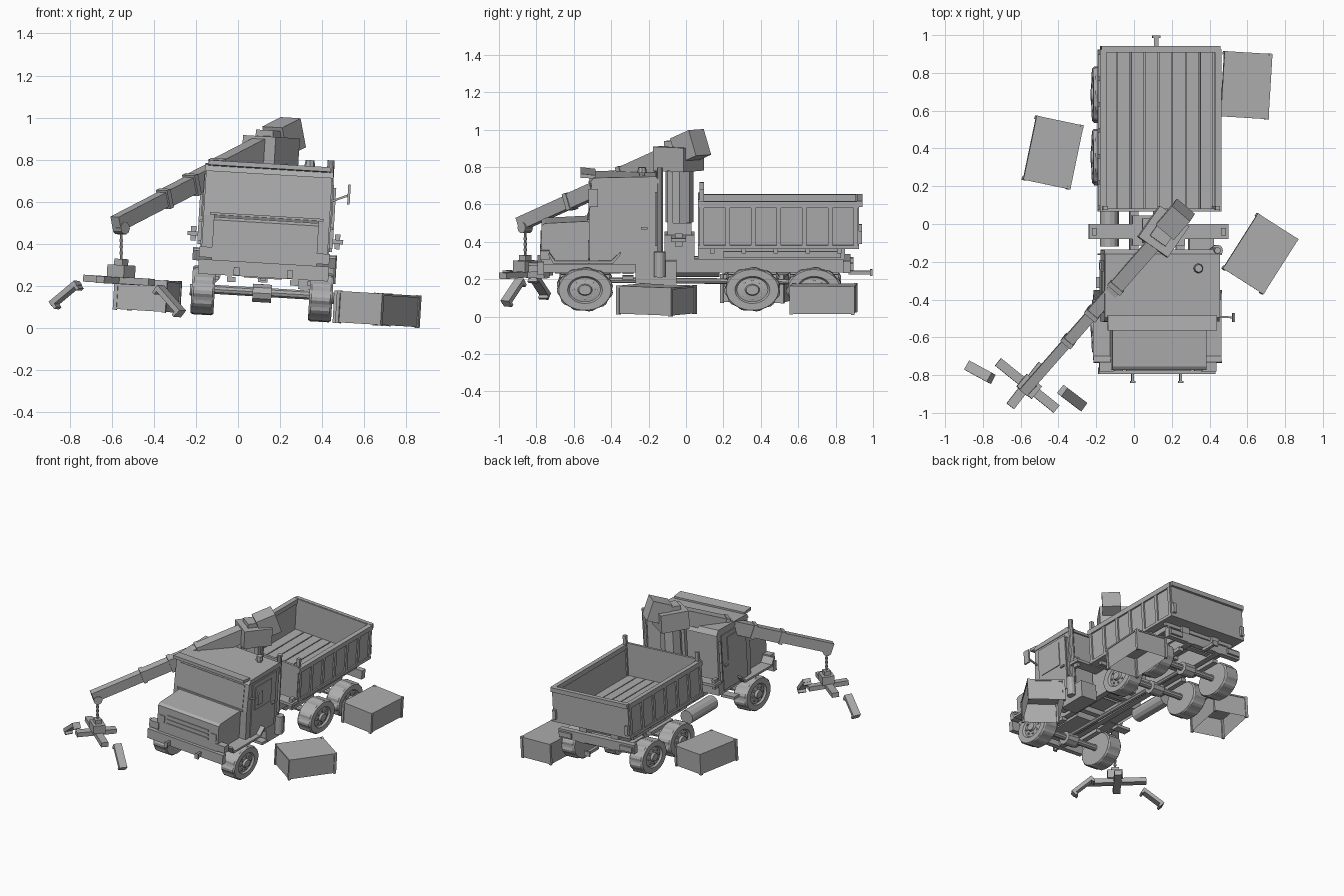
import bpy, bmesh, math
from mathutils import Matrix, Vector

# The whole scene leans slightly to the right: parts are built level, then tilted
M = Matrix.Translation((0.107, 0, 0.046)) @ Matrix.Rotation(0.06, 4, 'Y')
INV = M.inverted()
grey = bpy.data.materials.new("plain grey")
grey.diffuse_color = (0.42, 0.42, 0.42, 1)


def finish(name, bm):
    bmesh.ops.recalc_face_normals(bm, faces=bm.faces)
    me = bpy.data.meshes.new(name)
    bm.to_mesh(me)
    bm.free()
    me.transform(M)
    me.materials.append(grey)
    ob = bpy.data.objects.new(name, me)
    bpy.context.collection.objects.link(ob)
    return ob


def box(name, x, y, z, mirror=False, rot=None, open_bottom=False):
    for s in ((1, -1) if mirror else (1,)):
        bm = bmesh.new()
        bmesh.ops.create_cube(bm, size=1)
        for v in bm.verts:
            v.co = ((x[0] + x[1]) / 2 * s + v.co.x * (x[1] - x[0]),
                    (y[0] + y[1]) / 2 + v.co.y * (y[1] - y[0]),
                    (z[0] + z[1]) / 2 + v.co.z * (z[1] - z[0]))
        if open_bottom:
            low = [f for f in bm.faces if f.calc_center_median().z < z[0] + 1e-4]
            bmesh.ops.delete(bm, geom=low, context='FACES')
        if rot:
            bm.transform(rot)
        finish(name, bm)


def bar(name, p, q, w, h, sides=0, tip=1.0):
    """Beam from p to q; square by default, round when sides is given."""
    p, q = Vector(p), Vector(q)
    d = (q - p).normalized()
    side = d.cross(Vector((0, 0, 1)))
    side = side.normalized() if side.length > 1e-3 else Vector((1, 0, 0))
    up = side.cross(d)
    n = sides or 4
    off = 0 if sides else 0.5
    k = 0.5 if sides else math.sqrt(0.5)
    bm = bmesh.new()
    rings = []
    for c, f in ((p, 1.0), (q, tip)):
        rings.append([bm.verts.new(c + side * (w * k * f * math.cos(math.tau * (i + off) / n))
                                   + up * (h * k * f * math.sin(math.tau * (i + off) / n))) for i in range(n)])
    for i in range(n):
        j = (i + 1) % n
        bm.faces.new((rings[0][i], rings[0][j], rings[1][j], rings[1][i]))
    bm.faces.new(rings[0])
    bm.faces.new(rings[1])
    return finish(name, bm)


def prism(name, pts, x0, x1, open_bottom=False):
    """Side profile (y, z) swept across x."""
    bm = bmesh.new()
    a, b = ([bm.verts.new((x, y, z)) for y, z in pts] for x in (x0, x1))
    n = len(pts)
    for i in range(n):
        if open_bottom and i == n - 1:
            continue
        bm.faces.new((a[i], a[(i + 1) % n], b[(i + 1) % n], b[i]))
    bm.faces.new(a)
    bm.faces.new(b)
    return finish(name, bm)


def wheel(s, y):
    # lugged tyre, dished disc and hub, flattened vertically
    n = 44
    ry, rz, zc = 0.15, 0.117, 0.117
    bm = bmesh.new()
    rings = []
    for x, f, lug in ((0.225, 0.5, 0), (0.225, 0.93, 0), (0.235, 1, 1), (0.325, 1, 1), (0.335, 0.93, 0),
                      (0.335, 0.62, 0), (0.322, 0.55, 0), (0.328, 0.26, 0), (0.343, 0.22, 0)):
        ring = []
        for i in range(n):
            r = f * (0.955 if lug and i % 4 < 2 else 1)
            t = math.tau * i / n
            ring.append(bm.verts.new((x * s, y + ry * r * math.cos(t), zc + rz * r * math.sin(t))))
        rings.append(ring)
    for a, b in zip(rings, rings[1:]):
        for i in range(n):
            j = (i + 1) % n
            bm.faces.new((a[i], a[j], b[j], b[i]))
    bm.faces.new(rings[0])
    bm.faces.new(rings[-1])
    finish("wheel", bm)
    for i in range(8):
        t = math.tau * i / 8
        c = Vector((0.322 * s, y + 0.06 * math.cos(t), zc + 0.047 * math.sin(t)))
        bar("wheel_bolt", c, c + Vector((0.01 * s, 0, 0)), 0.014, 0.014, 6)


# Running gear
for y in (-0.54, 0.355, 0.685):
    for s in (1, -1):
        wheel(s, y)
    bar("axle", (-0.24, y, 0.125), (0.24, y, 0.125), 0.045, 0.045, 10)
    bar("differential", (-0.045, y, 0.12), (0.045, y, 0.12), 0.1, 0.09, 10)
    box("leaf_spring", (0.13, 0.17), (y - 0.13, y + 0.13), (0.165, 0.19), True)
bar("drive_shaft", (0, -0.54, 0.15), (0, 0.685, 0.14), 0.03, 0.03, 8)
box("frame_rail", (0.10, 0.145), (-0.76, 0.88), (0.20, 0.27), True)
for y in (-0.6, -0.3, -0.02, 0.22, 0.52, 0.8):
    box("cross_member", (-0.11, 0.11), (y - 0.02, y + 0.02), (0.21, 0.25))
box("engine_block", (-0.09, 0.09), (-0.7, -0.35), (0.19, 0.36))
bar("air_tank", (-0.25, -0.12, 0.2), (-0.25, 0.18, 0.2), 0.1, 0.1, 12)
box("battery_box", (0.17, 0.30), (-0.27, -0.05), (0.15, 0.27))
box("side_step", (0.21, 0.32), (-0.34, -0.28), (0.17, 0.19), True)

# Front bumper, tow hooks, lamps, mudguards
box("front_bumper", (-0.31, 0.31), (-0.795, -0.76), (0.195, 0.265))
for x in (-0.127, 0.127):
    box("tow_hook", (x - 0.007, x + 0.007), (-0.84, -0.79), (0.20, 0.235))
    box("tow_hook_end", (x - 0.014, x + 0.014), (-0.842, -0.832), (0.198, 0.237))
box("lamp", (0.235, 0.31), (-0.78, -0.73), (0.275, 0.325), True)
guard = [(-0.735, 0.305), (-0.71, 0.258), (-0.39, 0.258), (-0.35, 0.305),
         (-0.35, 0.32), (-0.40, 0.273), (-0.70, 0.273), (-0.73, 0.315)]
for a, b in ((0.235, 0.34), (-0.34, -0.235)):
    prism("mudguard", guard, a, b)

# Cab and bonnet
prism("bonnet", [(-0.773, 0.245), (-0.773, 0.455), (-0.755, 0.468), (-0.52, 0.48), (-0.52, 0.245)],
      -0.25, 0.25, True)
prism("cab", [(-0.515, 0.25), (-0.52, 0.475), (-0.505, 0.69), (-0.145, 0.69), (-0.135, 0.25)],
      -0.30, 0.30, True)
box("cab_floor", (-0.29, 0.29), (-0.45, -0.14), (0.262, 0.275))
prism("roof", [(-0.515, 0.685), (-0.495, 0.715), (-0.16, 0.722), (-0.135, 0.685)], -0.305, 0.305)
prism("sun_visor", [(-0.565, 0.715), (-0.565, 0.737), (-0.485, 0.728), (-0.485, 0.71)], -0.29, 0.29)
bar("roof_cap", (0.19, -0.235, 0.715), (0.19, -0.235, 0.735), 0.034, 0.034, 8)
bar("roof_cap_top", (0.19, -0.235, 0.735), (0.19, -0.235, 0.765), 0.052, 0.052, 8, 0.8)
prism("windscreen", [(-0.523, 0.495), (-0.51, 0.67), (-0.505, 0.67), (-0.518, 0.495)], -0.265, 0.265)
box("windscreen_sill", (-0.27, 0.27), (-0.528, -0.515), (0.478, 0.49))
for z in (0.33, 0.36, 0.39):
    box("grille_slat", (-0.17, 0.17), (-0.779, -0.772), (z, z + 0.014))
box("grille_lamp", (0.19, 0.235), (-0.779, -0.772), (0.34, 0.39), True)
box("door", (0.30, 0.306), (-0.47, -0.19), (0.27, 0.67), True)
box("side_window", (0.306, 0.311), (-0.44, -0.25), (0.47, 0.64), True)
box("door_handle", (0.306, 0.318), (-0.24, -0.205), (0.44, 0.452), True)
box("grab_rail", (0.306, 0.322), (-0.165, -0.155), (0.35, 0.64), True)
bar("mirror_arm", (0.30, -0.49, 0.575), (0.385, -0.495, 0.61), 0.01, 0.01)
box("mirror", (0.378, 0.39), (-0.52, -0.47), (0.565, 0.66))

# Exhaust stack
bar("muffler", (0.315, -0.14, 0.185), (0.315, -0.14, 0.32), 0.06, 0.06, 12)
bar("exhaust_pipe", (0.29, -0.14, 0.3), (0.29, -0.14, 0.77), 0.034, 0.034, 10)

# Load bed
Y0, Y1, ZB, ZT = 0.065, 0.925, 0.335, 0.59
box("bed_base", (-0.30, 0.30), (Y0, Y1), (0.335, 0.35))
for i in range(8):
    x = -0.293 + i * 0.0733
    box("floor_plank", (x + 0.003, x + 0.070), (Y0 + 0.01, Y1 - 0.01), (0.35, 0.362))
box("bed_side", (0.295, 0.31), (Y0, Y1), (ZB, ZT), True)
box("bed_side_rail", (0.288, 0.322), (Y0, Y1), (0.555, ZT), True)
box("bed_side_sill", (0.295, 0.32), (Y0, Y1), (ZB, 0.355), True)
for i in range(7):
    y = Y0 + 0.02 + i * 0.137
    box("bed_rib", (0.305, 0.32), (y - 0.012, y + 0.012), (ZB, 0.56), True)
box("bed_front_wall", (-0.31, 0.31), (Y0, Y0 + 0.018), (ZB, 0.60))
box("bed_front_post", (0.285, 0.31), (Y0 + 0.008, Y0 + 0.03), (ZB, 0.655), True)
box("tailgate", (-0.31, 0.31), (Y1 - 0.018, Y1), (ZB, ZT))
box("tailgate_rail", (-0.315, 0.315), (Y1 - 0.01, 0.943), (0.56, 0.592))
box("tailgate_latch", (0.285, 0.31), (Y1, 0.942), (0.36, 0.43), True)
box("bed_bearer", (0.10, 0.16), (Y0, 0.85), (0.27, 0.335), True)
box("bed_lower_rail", (0.25, 0.275), (0.20, 0.83), (0.285, 0.32), True)
for i in range(5):
    y = 0.14 + i * 0.17
    box("bed_crossbeam", (-0.29, 0.29), (y - 0.012, y + 0.012), (0.31, 0.335))

# Rear bumper and hitch
box("rear_bumper", (-0.31, 0.31), (0.84, 0.88), (0.205, 0.27))
box("tail_lamp", (0.20, 0.30), (0.88, 0.895), (0.22, 0.255), True)
box("hitch_bar", (-0.012, 0.012), (0.87, 0.99), (0.18, 0.2))
box("hitch_plate", (-0.022, 0.022), (0.985, 0.998), (0.172, 0.207))

# Crane base with side stabilisers
box("stabiliser_beam", (-0.37, 0.37), (-0.08, 0.0), (0.375, 0.395))
box("stabiliser_foot", (0.33, 0.355), (-0.06, -0.02), (0.35, 0.42), True)
box("crane_base", (-0.14, 0.14), (-0.115, 0.045), (0.25, 0.40))
box("crane_pedestal", (-0.09, 0.09), (-0.10, 0.03), (0.40, 0.46))
bar("crane_column", (0, -0.035, 0.46), (0, -0.035, 0.76), 0.15, 0.15, 8)
box("column_post", (0.055, 0.085), (-0.10, -0.07), (0.40, 0.74), True)

# Crane head and telescopic boom
P, Q = INV @ Vector((0.25, 0.06, 0.925)), INV @ Vector((-0.58, -0.885, 0.495))
turn = Matrix.Translation((0, -0.04, 0)) @ Matrix.Rotation(math.radians(55), 4, 'Z')
box("crane_head", (-0.1, 0.1), (-0.095, 0.095), (0.735, 0.865), rot=turn)
box("head_cover", (-0.06, 0.06), (-0.05, 0.05), (0.865, 0.895), rot=turn)
bar("boom_butt", P.lerp(Q, 0.09), P.lerp(Q, -0.015), 0.125, 0.145)
for i, (a, b, w, h) in enumerate(((0.03, 0.42, 0.078, 0.105), (0.42, 0.575, 0.068, 0.092),
                                  (0.575, 0.73, 0.06, 0.082), (0.73, 1.0, 0.052, 0.072))):
    bar("boom_section", P.lerp(Q, a), P.lerp(Q, b), w, h)
    if i < 3:
        bar("boom_collar", P.lerp(Q, b - 0.02), P.lerp(Q, b), w + 0.01, h + 0.01)


def wbar(name, p, q, w, h, sides=0):
    return bar(name, INV @ Vector(p), INV @ Vector(q), w, h, sides)


# Hanging rope with cross-shaped grab and loose claws
hx, hy = -0.555, -0.86
wbar("boom_pulley", (hx - 0.02, hy + 0.02, 0.475), (hx + 0.02, hy - 0.02, 0.475), 0.06, 0.06, 10)
wbar("rope", (hx, hy, 0.48), (hx, hy, 0.30), 0.012, 0.012, 6)
for z in (0.35, 0.38, 0.41):
    wbar("rope_knot", (hx, hy, z), (hx, hy, z + 0.014), 0.02, 0.02, 6)
wbar("hook_block_top", (hx - 0.02, hy + 0.015, 0.31), (hx + 0.02, hy - 0.015, 0.308), 0.045, 0.04)
wbar("hook_block", (hx - 0.04, hy + 0.033, 0.272), (hx + 0.04, hy - 0.033, 0.268), 0.085, 0.06)
wbar("grab_arm_long", (-0.72, -0.73, 0.237), (-0.41, -0.98, 0.218), 0.05, 0.033)
wbar("grab_arm_short", (-0.655, -0.965, 0.231), (-0.485, -0.745, 0.221), 0.05, 0.033)
for p, q in (((-0.76, -0.815, 0.215), (-0.88, -0.75, 0.115)),
             ((-0.375, -0.885, 0.195), (-0.27, -0.965, 0.075))):
    p, q = Vector(p), Vector(q)
    wbar("grab_claw", p, q, 0.055, 0.026)
    d = (q - p).normalized()
    inward = d.cross(Vector((0, 0, 1))).normalized().cross(d)
    for e in (p + d * 0.01, q - d * 0.01):
        wbar("claw_tooth", e, e - inward * 0.032, 0.055, 0.016)

# Loose crates, open underneath
for x, y, yaw in ((0.597, 0.735, -3.5), (-0.427, 0.378, -11.8), (0.672, -0.158, -32.5)):
    R = Matrix.Translation((x - 0.116, y, 0)) @ Matrix.Rotation(math.radians(yaw), 4, 'Z')
    box("crate_body", (-0.122, 0.122), (-0.168, 0.168), (0.004, 0.15), rot=R, open_bottom=True)
    box("crate_lid", (-0.127, 0.127), (-0.173, 0.173), (0.143, 0.153), rot=R)
    for sx in (1, -1):
        for sy in (1, -1):
            cx, cy = sx * 0.119, sy * 0.165
            box("crate_post", (cx - 0.009, cx + 0.009), (cy - 0.009, cy + 0.009), (0.0, 0.155), rot=R)
